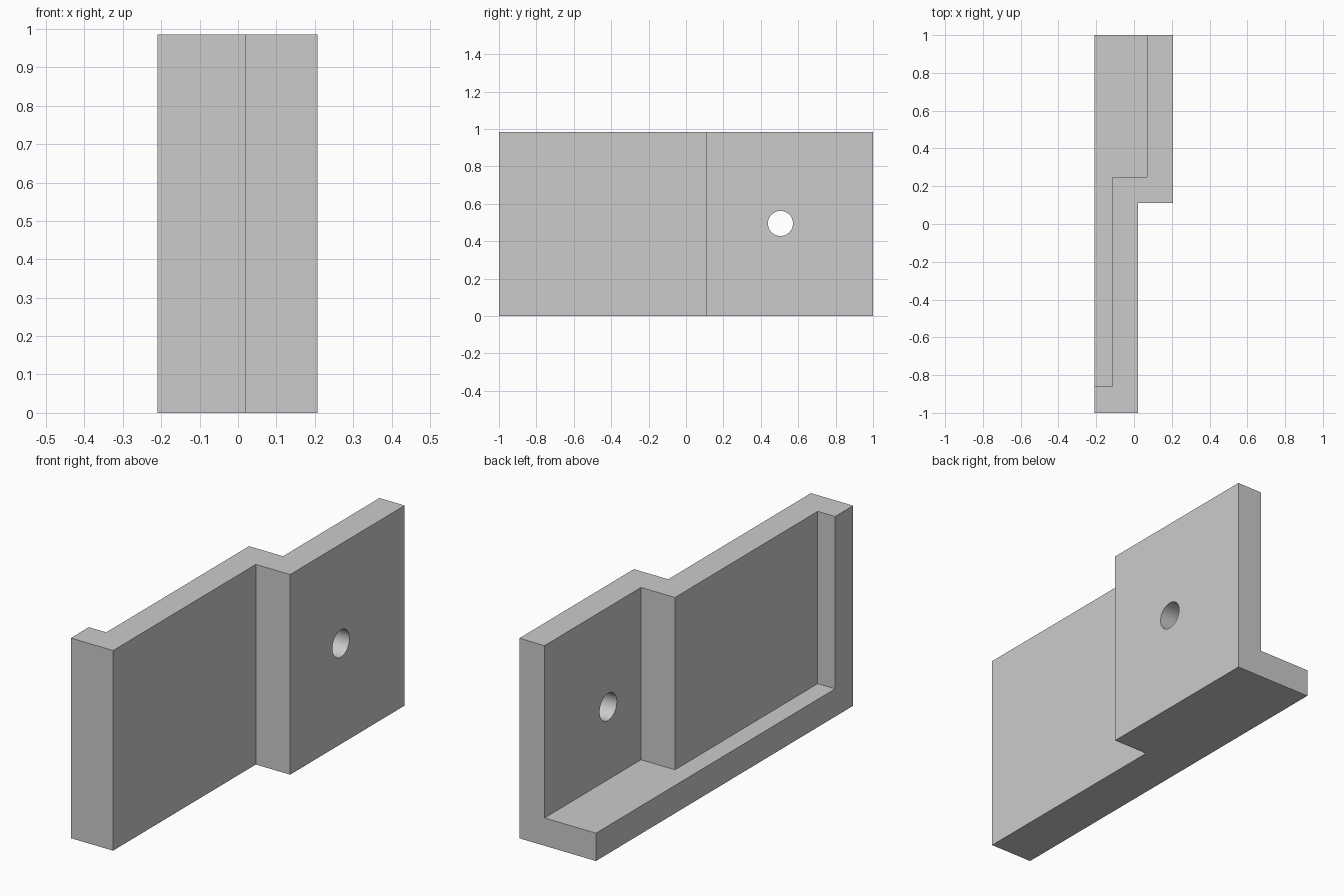
import bpy, bmesh, math
from mathutils import Matrix

if "Cube" in bpy.data.objects:
    bpy.data.objects.remove(bpy.data.objects["Cube"], do_unlink=True)

HEIGHT, WALL = 0.985, 0.137

grey = bpy.data.materials.new("plain_grey")
grey.use_nodes = True
colour = (0.6, 0.6, 0.6, 1)
grey.diffuse_color = colour
grey.node_tree.nodes["Principled BSDF"].inputs["Base Color"].default_value = colour


def add_object(name, bm):
    bmesh.ops.recalc_face_normals(bm, faces=bm.faces)
    mesh = bpy.data.meshes.new(name)
    bm.to_mesh(mesh)
    bm.free()
    mesh.materials.append(grey)
    obj = bpy.data.objects.new(name, mesh)
    bpy.context.collection.objects.link(obj)
    return obj


def prism(name, outline, bottom, top):
    bm = bmesh.new()
    face = bm.faces.new([bm.verts.new((x, y, bottom)) for x, y in outline])
    grown = bmesh.ops.extrude_face_region(bm, geom=[face])["geom"]
    verts = [v for v in grown if isinstance(v, bmesh.types.BMVert)]
    bmesh.ops.translate(bm, verts=verts, vec=(0, 0, top - bottom))
    return add_object(name, bm)


# Stepped block: full plan outline of the bracket
bracket = prism("stepped_bracket", [
    (-0.21, -1), (0.02, -1), (0.02, 0.11), (0.207, 0.11), (0.207, 1), (-0.21, 1),
], 0, HEIGHT)

# Pocket leaves the stepped wall, the front lip and the floor
pocket = prism("pocket_cutter", [
    (-0.4, -0.86), (-0.115, -0.86), (-0.115, 0.25), (0.07, 0.25), (0.07, 1.2), (-0.4, 1.2),
], WALL, HEIGHT + 0.2)

# Round bolt hole through the rear wall
bm = bmesh.new()
bmesh.ops.create_cone(bm, cap_ends=True, segments=48, radius1=0.067, radius2=0.067, depth=0.5,
                      matrix=Matrix.Translation((0.14, 0.505, 0.495)) @ Matrix.Rotation(math.pi / 2, 4, "Y"))
hole = add_object("hole_cutter", bm)

for cutter in (pocket, hole):
    cutter.hide_render = True
    mod = bracket.modifiers.new(cutter.name, "BOOLEAN")
    mod.operation = "DIFFERENCE"
    mod.solver = "EXACT"
    mod.object = cutter

# Bake the cuts, drop the cutters, smooth only the hole
bpy.ops.object.select_all(action="DESELECT")
bracket.select_set(True)
bpy.context.view_layer.objects.active = bracket
bpy.ops.object.convert(target="MESH")
for cutter in (pocket, hole):
    bpy.data.objects.remove(cutter, do_unlink=True)
bpy.ops.object.shade_smooth_by_angle(angle=math.radians(30))
